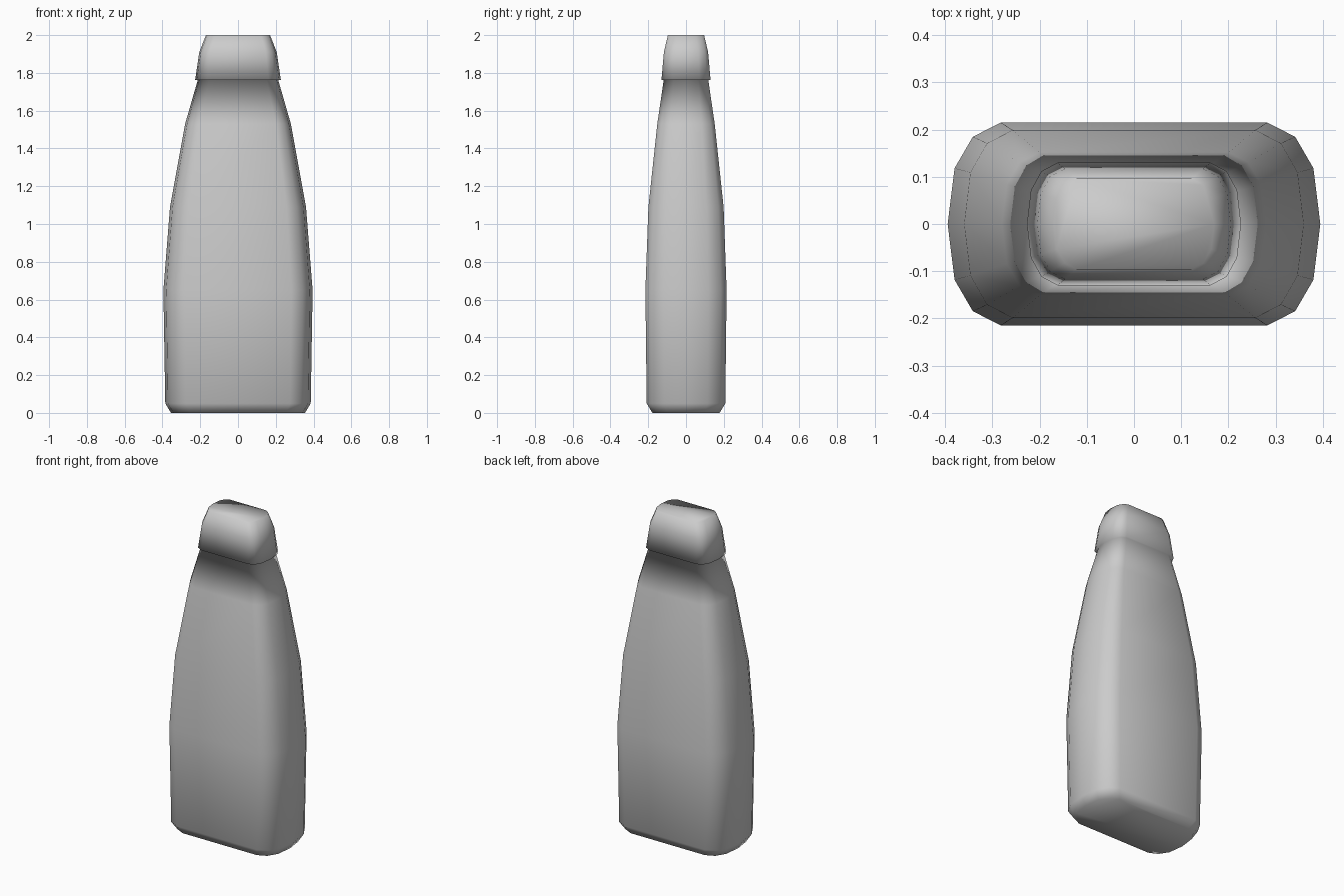
import bpy, bmesh

if "Cube" in bpy.data.objects:
    bpy.data.objects.remove(bpy.data.objects["Cube"])

# rounded-end cross-section quarter, as fractions of half width / half depth
QUARTER = [(1.0, 0.0), (0.963, 0.55), (0.865, 0.86), (0.715, 1.0)]
right = [(x, -y) for x, y in reversed(QUARTER[1:])] + QUARTER
SECTION = right + [(-x, -y) for x, y in right]


def loft(name, rings):
    bm = bmesh.new()
    loops = [[bm.verts.new((x * hx, y * hy, z)) for x, y in SECTION]
             for hx, hy, z in rings]
    n = len(SECTION)
    for a, b in zip(loops, loops[1:]):
        for i in range(n):
            j = (i + 1) % n
            bm.faces.new((a[i], a[j], b[j], b[i]))
    # close both ends
    bm.faces.new(list(reversed(loops[0])))
    bm.faces.new(loops[-1])
    bmesh.ops.recalc_face_normals(bm, faces=bm.faces)
    for f in bm.faces:
        f.smooth = True
    mesh = bpy.data.meshes.new(name)
    bm.to_mesh(mesh)
    bm.free()
    ob = bpy.data.objects.new(name, mesh)
    bpy.context.collection.objects.link(ob)
    return ob


# bottle: base, tapering body, neck, then overhanging cap
# (half width, half depth, height)
loft("bottle_with_cap", [
    (0.355, 0.178, 0.0),
    (0.385, 0.208, 0.05),
    (0.395, 0.215, 0.65),
    (0.360, 0.199, 1.09),
    (0.280, 0.152, 1.53),
    (0.213, 0.118, 1.762),
    (0.227, 0.130, 1.762),
    (0.205, 0.117, 1.91),
    (0.170, 0.096, 2.0),
])
